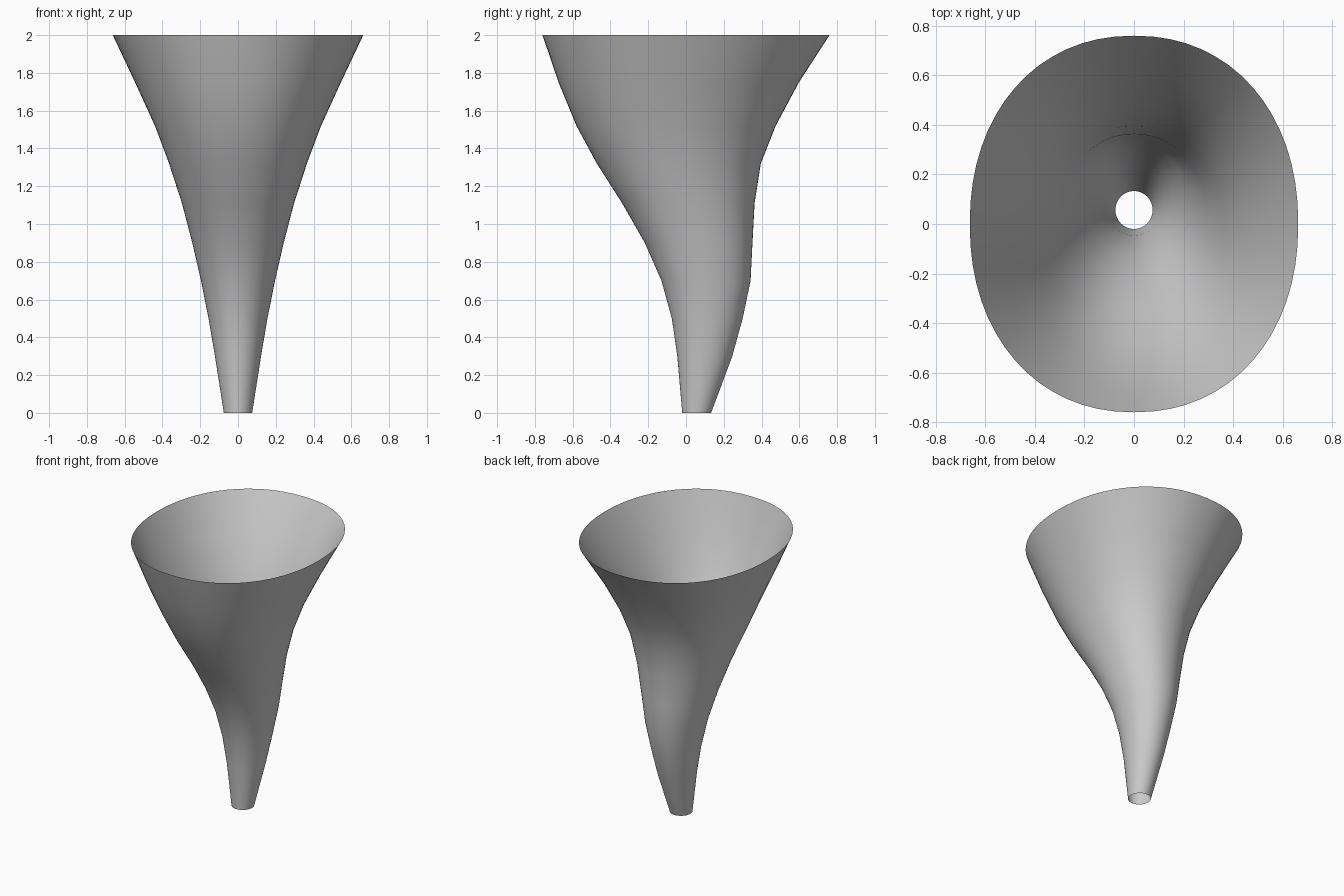
import bpy, bmesh
from math import sin, cos, tau

if "Cube" in bpy.data.objects:
    bpy.data.objects.remove(bpy.data.objects["Cube"])

SEGMENTS = 64

# Profile rings: height, half width, front edge y, back edge y
RINGS = [
    (0.00, 0.075, -0.020, 0.133),
    (0.30, 0.122, -0.046, 0.245),
    (0.50, 0.156, -0.075, 0.300),
    (0.70, 0.196, -0.130, 0.342),
    (0.90, 0.242, -0.218, 0.352),
    (1.11, 0.297, -0.338, 0.363),
    (1.32, 0.365, -0.472, 0.396),
    (1.52, 0.440, -0.580, 0.475),
    (1.75, 0.545, -0.675, 0.598),
    (2.00, 0.663, -0.760, 0.760),
]


def power(v, p):
    return abs(v) ** p * (1 if v >= 0 else -1)


def add_ring(bm, z, half_width, front, back):
    mid, half_depth = (front + back) / 2, (back - front) / 2
    p = 2 / (2 + 0.15 * z / 2)  # slightly squarer towards the mouth
    angles = [tau * i / SEGMENTS for i in range(SEGMENTS)]
    return [bm.verts.new((half_width * power(cos(a), p),
                          mid + half_depth * power(sin(a), p), z)) for a in angles]


# Open, single-walled bent horn
bm = bmesh.new()
loops = [add_ring(bm, *ring) for ring in RINGS]
for low, high in zip(loops, loops[1:]):
    for i in range(SEGMENTS):
        j = (i + 1) % SEGMENTS
        bm.faces.new((low[i], low[j], high[j], high[i])).smooth = True
mesh = bpy.data.meshes.new("horn")
bm.to_mesh(mesh)
bm.free()
horn = bpy.data.objects.new("horn", mesh)
bpy.context.collection.objects.link(horn)
